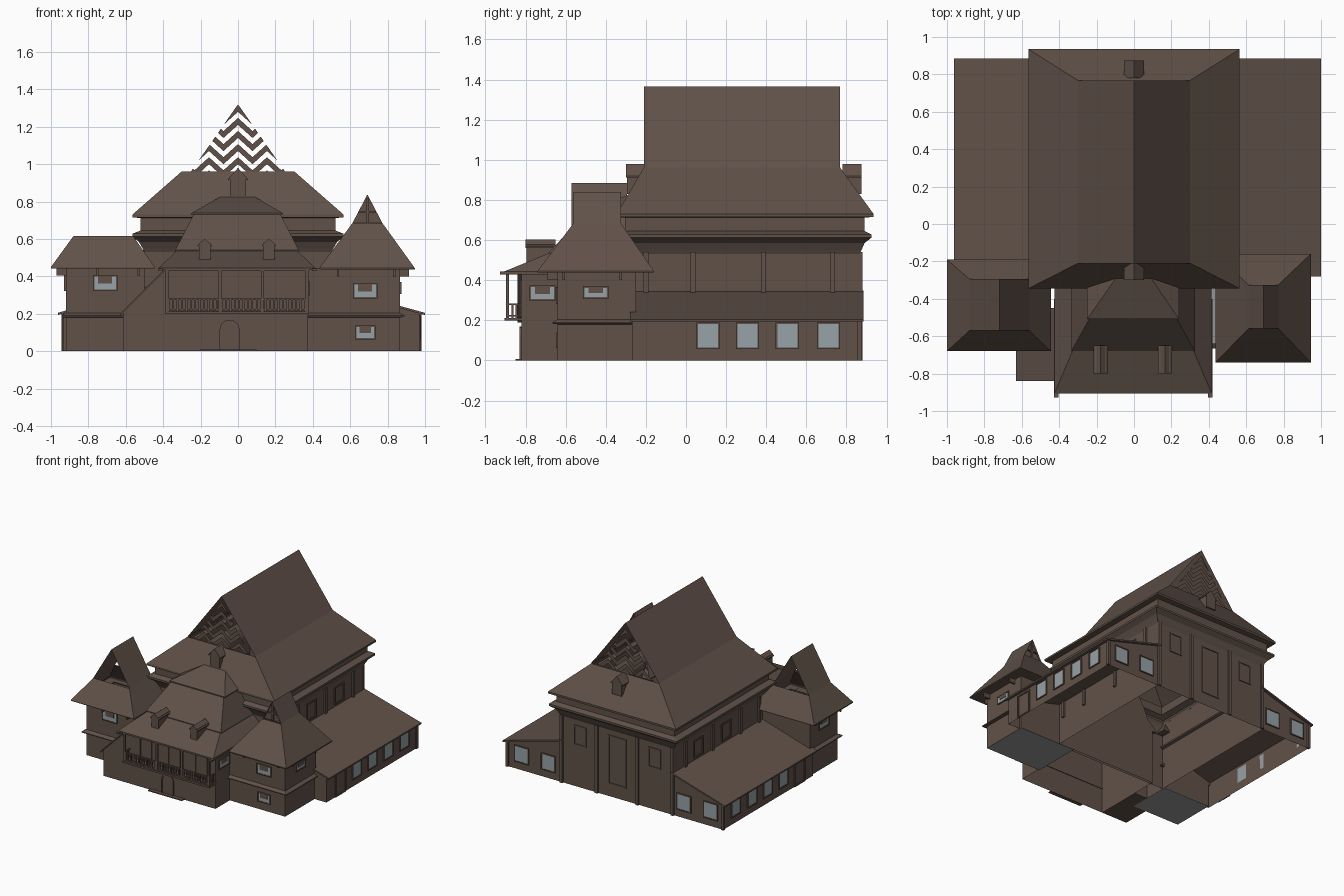
import bpy, bmesh, math
from mathutils import Vector

if "Cube" in bpy.data.objects:
    bpy.data.objects.remove(bpy.data.objects["Cube"])


def material(name, rgb):
    m = bpy.data.materials.new(name)
    m.diffuse_color = (*rgb, 1)
    m.use_nodes = True
    m.node_tree.nodes["Principled BSDF"].inputs["Base Color"].default_value = m.diffuse_color
    return m


WOOD = material("brown timber", (0.118, 0.083, 0.066))
GLASS = material("window glass", (0.31, 0.36, 0.385))
STONE = material("grey floor", (0.3, 0.3, 0.3))


def finish(name, bm, mat=WOOD, normals=True):
    if normals:
        bmesh.ops.recalc_face_normals(bm, faces=bm.faces)
    me = bpy.data.meshes.new(name)
    bm.to_mesh(me)
    bm.free()
    me.materials.append(mat)
    ob = bpy.data.objects.new(name, me)
    bpy.context.collection.objects.link(ob)
    return ob


def loft(name, rings, bottom=False, top=False):
    """Skin of stacked rectangles (x0, x1, y0, y1, z)."""
    bm = bmesh.new()
    loops = [[bm.verts.new(p) for p in ((a, c, z), (b, c, z), (b, d, z), (a, d, z))]
             for a, b, c, d, z in rings]
    for lo, hi in zip(loops, loops[1:]):
        for i in range(4):
            j = (i + 1) % 4
            bm.faces.new((lo[i], lo[j], hi[j], hi[i]))
    if bottom:
        bm.faces.new(loops[0][::-1])
    if top:
        bm.faces.new(loops[-1])
    return finish(name, bm)


def boxes(name, items, mat=WOOD):
    bm = bmesh.new()
    for a, b, c, d, e, f in items:
        v = [bm.verts.new((x, y, z)) for z in (e, f) for x, y in ((a, c), (b, c), (b, d), (a, d))]
        for q in ((3, 2, 1, 0), (4, 5, 6, 7), (0, 1, 5, 4), (1, 2, 6, 5), (2, 3, 7, 6), (3, 0, 4, 7)):
            bm.faces.new([v[i] for i in q])
    return finish(name, bm, mat, False)


def prism(name, pts, y0, y1, caps=True, closed=True):
    """Profile in x, z pulled along y."""
    bm = bmesh.new()
    r0 = [bm.verts.new((x, y0, z)) for x, z in pts]
    r1 = [bm.verts.new((x, y1, z)) for x, z in pts]
    n = len(pts)
    for i in range(n if closed else n - 1):
        j = (i + 1) % n
        bm.faces.new((r0[i], r0[j], r1[j], r1[i]))
    if caps and closed:
        bm.faces.new(r0)
        bm.faces.new(r1)
    return finish(name, bm)


def window(name, side, at, c, z0, z1, w, notch=False):
    """Glass plate and frame; side is 'x' or 'y' with outward sign, at = wall position."""
    s = 1 if side[0] == '+' else -1

    def plate(u0, u1, e, f, t):
        lo, hi = sorted((at, at + s * t))
        return (lo, hi, u0, u1, e, f) if side[1] == 'x' else (u0, u1, lo, hi, e, f)
    h, t = w / 2, 0.008
    boxes(name + "_glass", [plate(c - h, c + h, z0, z1, 0.005)], GLASS)
    fr = [plate(c - h - t, c - h, z0 - t, z1 + t, 0.009), plate(c + h, c + h + t, z0 - t, z1 + t, 0.009),
          plate(c - h, c + h, z0 - t, z0, 0.009), plate(c - h, c + h, z1, z1 + t, 0.009)]
    if notch:  # carved valance hanging in the opening
        fr.append(plate(c - h * .65, c + h * .65, z0 + (z1 - z0) * .45, z1, 0.008))
    boxes(name + "_frame", fr)


def panel(side, at, c, z0, z1, w):
    """Thin outline of a blind opening on a wall."""
    s = 1 if side[0] == '+' else -1
    lo, hi = sorted((at, at + s * .007))
    h, t = w / 2, .01
    r = [(c - h, c - h + t, z0, z1), (c + h - t, c + h, z0, z1), (c - h, c + h, z1 - t, z1), (c - h, c + h, z0, z0 + t)]
    boxes("blind_panel", [(lo, hi, a, b, e, f) if side[1] == 'x' else (a, b, lo, hi, e, f) for a, b, e, f in r])


def dormer(cx, y0, y1, z0, ze, zt, hw, hr):
    prism("dormer_body", [(cx - hw, z0), (cx + hw, z0), (cx + hw, ze), (cx, zt - .01), (cx - hw, ze)], y0 + .005, y1)
    prism("dormer_roof", [(cx - hr, ze - .01), (cx, zt), (cx + hr, ze - .01), (cx + hr, ze - .018),
                          (cx, zt - .01), (cx - hr, ze - .018)], y0, y1)


# Main hall: walls, coved cornice, upper band and skirt roof
hall = [(.50, -.27, .865, 0), (.50, -.27, .865, .53), (.51, -.28, .875, .55), (.53, -.30, .89, .585),
        (.565, -.34, .925, .612), (.565, -.34, .925, .628), (.52, -.305, .89, .645), (.52, -.305, .89, .712),
        (.565, -.345, .935, .715), (.565, -.345, .935, .73), (.30, -.21, .768, .962)]
loft("hall_walls_and_skirt_roof", [(-h, h, a, b, z) for h, a, b, z in hall])
prism("hall_roof", [(-.3, .962), (0, 1.365), (.3, .962)], -.21, .768, closed=False)

# Herringbone gables: zigzag boards clipped to the triangle
for y in (-.205, .763):
    bm = bmesh.new()
    w = .0775
    for i in range(-4, 4):
        up = i % 2 == 1  # boards peak at x = 0
        for k in range(-3, 8):
            z = .93 + k * .07
            za, zb = (z - .07, z) if up else (z, z - .07)
            bm.faces.new([bm.verts.new(p) for p in ((i * w, y, za), ((i + 1) * w, y, zb),
                                                    ((i + 1) * w, y, zb + .037), (i * w, y, za + .037))])
    for co, no in (((0, 0, .962), (0, 0, -1)), ((0, 0, 1.32), (.357, 0, .25)), ((0, 0, 1.32), (-.357, 0, .25))):
        bmesh.ops.bisect_plane(bm, geom=bm.verts[:] + bm.edges[:] + bm.faces[:], plane_co=Vector(co),
                               plane_no=Vector(no).normalized(), clear_outer=True)
    finish("herringbone_gable", bm, normals=False)
dormer(0, -.30, -.2, .83, .93, .98, .043, .053)
dormer(0, .78, .875, .83, .93, .98, .043, .053)

# Wall posts and blind openings on the hall
posts = []
for s in (-1, 1):
    for y in (-.2, .035, .385, .73):
        posts.append((*sorted((s * .5, s * .514)), y - .012, y + .012, .2, .54))
    for x in (.18, .49):
        posts.append((s * x - .012, s * x + .012, .865, .88, 0, .54))
    for y in (.21, .56):
        panel("+x" if s > 0 else "-x", s * .5, y, .36, .5, .12)
    panel("+y", .865, s * .33, .33, .49, .11)
panel("+y", .865, 0, .1, .49, .16)
boxes("hall_wall_posts", posts)

# Side annexes with lean-to roofs, windows and door
for s, out in ((1, .97), (-1, .935)):
    tag = "right" if s > 0 else "left"
    eave = 1.0 if s > 0 else .963
    y0 = -.27
    slope = .14 / (eave - .49)
    zo = .205 + slope * (eave - out) - .004
    bm_pts = [(s * .49, 0), (s * .49, .338), (s * out, zo), (s * out, 0)]
    bm = bmesh.new()
    r0, r1 = ([bm.verts.new((x, y, z)) for x, z in bm_pts] for y in (y0, .865))
    bm.faces.new(r0)
    bm.faces.new(r1)
    bm.faces.new((r0[2], r0[3], r1[3], r1[2]))
    finish(tag + "_annex_walls", bm)
    prism(tag + "_annex_roof", [(s * eave, .205), (s * .48, .348), (s * .48, .336), (s * eave, .193)], -.28, .885)
    side = "+x" if s > 0 else "-x"
    for y in (.11, .307, .505, .71):
        window(tag + "_annex_window", side, s * out, y, .065, .182, .1)
    for x in (.61, .845):
        window(tag + "_annex_back_window", "+y", .865, s * (x if s > 0 else x - .02), .065, .182, .11)
    panel(side, s * out, -.095, 0, .185, .135)
    boxes(tag + "_annex_corner_post", [(s * out - .01, s * out + .01, .855, .877, 0, .2)])

# Corner towers: walls with a belt ledge, hipped skirt and gabled top
towers = [("left", (-.92, -.50, -.60, -.25), (-1.0, -.445, -.68, -.19), (-.88, -.56, -.57, -.295), .45, .615, .885),
          ("right", (.365, .865, -.64, -.25), (.435, .945, -.74, -.16), (.612, .772, -.56, -.325), .445, .685, .84)]
for tag, (a, b, c, d), eave, crown, ze, zc, zr in towers:
    g = .025
    loft(tag + "_tower_walls", [(a, b, c, d, 0), (a, b, c, d, .18), (a - g, b + g, c - g, d, .183),
                                (a - g, b + g, c - g, d, .19), (a, b, c, d, .205), (a, b, c, d, ze)])
    boxes(tag + "_tower_floor", [(a, b, c, d, 0, .004)], STONE)
    loft(tag + "_tower_skirt_roof", [(*eave, ze - .008), (*eave, ze), (*crown, zc)], bottom=True)
    mid = (crown[0] + crown[1]) / 2
    prism(tag + "_tower_gable_roof", [(crown[0], zc), (mid, zr), (crown[1], zc)], crown[2], crown[3], closed=False)
    # brackets under the eaves
    boxes(tag + "_eave_brackets", [(x - .006, x + .006, c - .05, c, ze - .045, ze - .006)
                                   for x in (a + .17, b - .03)] +
          [(*sorted((o, o + s * .05)), y - .006, y + .006, ze - .045, ze - .006)
           for o, s in (((b, 1),) if tag == "right" else ((a, -1),)) for y in (c + .03, (c + d) / 2 + .12)])

# Boarded gables of the right tower with a middle post and braces
for y, s in ((-.545, -1), (-.34, 1)):
    bm = bmesh.new()
    bm.faces.new([bm.verts.new(p) for p in ((.612, y, .685), (.772, y, .685), (.692, y, .838))])
    finish("right_tower_gable", bm)
    boxes("gable_post", [(.686, .698, *sorted((y, y + s * .01)), .685, .82), (.645, .739, *sorted((y, y + s * .01)), .74, .75)])

window("left_tower_window", "-y", -.60, -.71, .33, .40, .115, True)
window("left_tower_side_window", "-x", -.92, -.42, .33, .40, .11, True)
window("right_tower_window", "-y", -.64, .68, .29, .357, .115, True)
window("right_tower_low_window", "-y", -.64, .68, .07, .13, .095, True)
window("right_tower_side_window", "+x", .865, -.45, .315, .362, .11, True)

# Entrance block, side shed and balcony
loft("entrance_block_walls", [(-.385, .375, -.82, -.25, 0), (-.385, .375, -.82, -.25, .44)])
window("entrance_side_window", "+x", .375, -.715, .305, .365, .115, True)
prism("stair_shed_walls", [(-.615, 0), (-.385, 0), (-.385, .435), (-.615, .205)], -.82, -.45)
prism("stair_shed_roof", [(-.632, .2), (-.385, .447), (-.385, .435), (-.632, .188)], -.84, -.45)
boxes("balcony_floor", [(-.39, .38, -.905, -.815, .198, .212)])
xs = (-.38, -.095, .13, .37)
boxes("balcony_posts", [(x - .008, x + .008, -.898, -.882, .21, .44) for x in xs])
boxes("balcony_rails", [(-.38, .37, -.896, -.884, z, z + .008) for z in (.218, .275)] +
      [(x - .005, x + .005, -.89, -.82, z, z + .008) for x in (-.38, .37) for z in (.218, .275)] +
      [(-.39, .38, -.9, -.88, .428, .442)])
boxes("balusters", [(x - .005, x + .005, -.895, -.885, .212, .28) for x in [-.37 + i * .0235 for i in range(32)]] +
      [(x - .005, x + .005, y, y + .01, .212, .28) for x in (-.38, .37) for y in (-.87, -.85)])
boxes("eave_beams", [(x - .012, x + .012, -.928, -.4, .428, .442) for x in (-.415, .408)])
for x in (-.24, .01, .25):
    panel("-y", -.82, x, .215, .4, .11)

# Arched entrance door: raised frame around a thin leaf
def arch(r, top):
    return [(-.045 - r, 0), (-.045 - r, top)] + [(-.045 - r * math.cos(t * math.pi / 10), top + r * math.sin(t * math.pi / 10))
                                                 for t in range(1, 10)] + [(-.045 + r, top), (-.045 + r, 0)]


prism("door_frame", arch(.053, .115) + arch(.044, .115)[::-1], -.829, -.82)
prism("door_leaf", arch(.044, .115), -.823, -.82)
boxes("door_step", [(-.2, .1, -.85, -.82, 0, .008)])

# Three-tiered entrance roof with two small dormers
loft("entrance_roof", [(-.425, .415, -.905, -.25, .435), (-.425, .415, -.905, -.25, .444),
                       (-.325, .315, -.67, -.25, .54), (-.335, .325, -.68, -.25, .534), (-.335, .325, -.68, -.25, .542),
                       (-.235, .225, -.5, -.25, .735), (-.25, .24, -.508, -.25, .73), (-.25, .24, -.508, -.25, .738),
                       (-.09, .085, -.28, -.25, .828)], bottom=True, top=True)
for x in (-.178, .165):
    dormer(x, -.80, -.65, .47, .578, .602, .03, .038)
